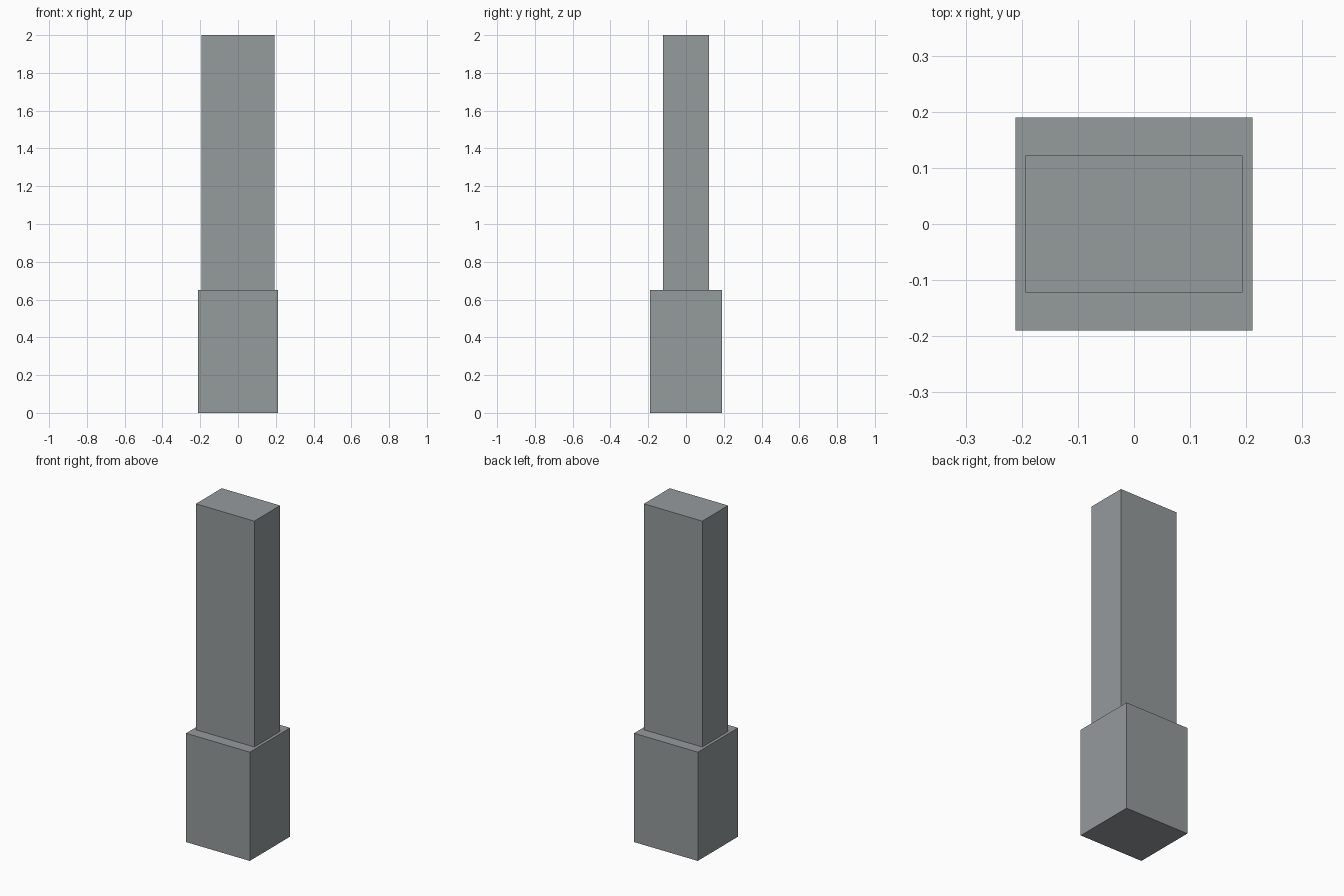
import bpy

if "Cube" in bpy.data.objects:
    bpy.data.objects.remove(bpy.data.objects["Cube"])

# dark, slightly cool grey
stone = bpy.data.materials.new("dark_grey")
stone.diffuse_color = (0.30, 0.325, 0.335, 1.0)
stone.use_nodes = True
stone.node_tree.nodes["Principled BSDF"].inputs["Base Color"].default_value = stone.diffuse_color


def box(name, width, depth, z0, z1):
    """Axis-aligned box centred on x = y = 0, spanning z0 to z1."""
    bpy.ops.mesh.primitive_cube_add(size=1, location=(0, 0, (z0 + z1) / 2))
    obj = bpy.context.object
    obj.name = name
    obj.scale = (width, depth, z1 - z0)
    bpy.ops.object.transform_apply(location=False, rotation=False, scale=True)
    obj.data.materials.append(stone)
    return obj


STEP_Z = 0.65

# wide lower block
box("base_block", 0.422, 0.38, 0.0, STEP_Z)

# slimmer shaft standing on it
box("upper_shaft", 0.386, 0.244, STEP_Z, 2.0)
